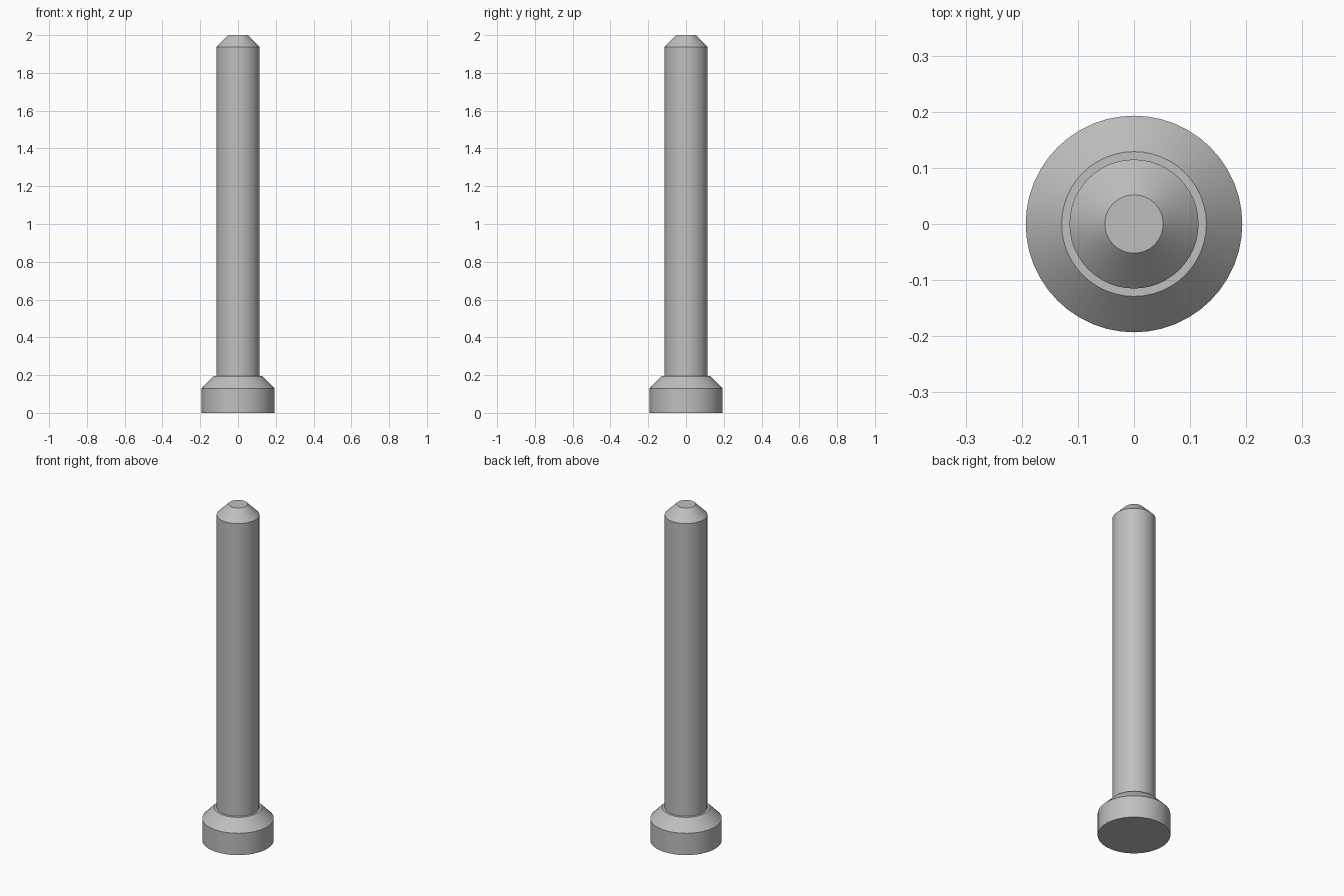
import bpy, bmesh, math

cube = bpy.data.objects.get("Cube")
if cube:
    bpy.data.objects.remove(cube, do_unlink=True)

SIDES = 48

metal = bpy.data.materials.new("grey_metal")
metal.use_nodes = True
GREY = (0.52, 0.52, 0.52, 1)
metal.diffuse_color = GREY
metal.node_tree.nodes["Principled BSDF"].inputs["Base Color"].default_value = GREY


def lathe(name, profile):
    """Closed solid of revolution from (radius, height) points, capped at both ends."""
    bm = bmesh.new()
    rings = []
    for r, z in profile:
        rings.append([bm.verts.new((r * math.cos(a), r * math.sin(a), z))
                      for a in (math.tau * i / SIDES for i in range(SIDES))])
    for low, high in zip(rings, rings[1:]):
        for i in range(SIDES):
            j = (i + 1) % SIDES
            bm.faces.new((low[i], low[j], high[j], high[i]))
    bm.faces.new(rings[0][::-1])
    bm.faces.new(rings[-1])
    mesh = bpy.data.meshes.new(name)
    bm.to_mesh(mesh)
    bm.free()
    mesh.materials.append(metal)
    obj = bpy.data.objects.new(name, mesh)
    bpy.context.collection.objects.link(obj)
    bpy.ops.object.select_all(action='DESELECT')
    obj.select_set(True)
    bpy.context.view_layer.objects.active = obj
    bpy.ops.object.shade_smooth_by_angle(angle=math.radians(30))
    return obj


# Wide head with a chamfered shoulder
lathe("pin_head", [(0.193, 0), (0.193, 0.13), (0.129, 0.195)])

# Long shaft with a chamfered tip, seated on the head
lathe("pin_shaft", [(0.115, 0.195), (0.115, 1.937), (0.052, 2.0)])
